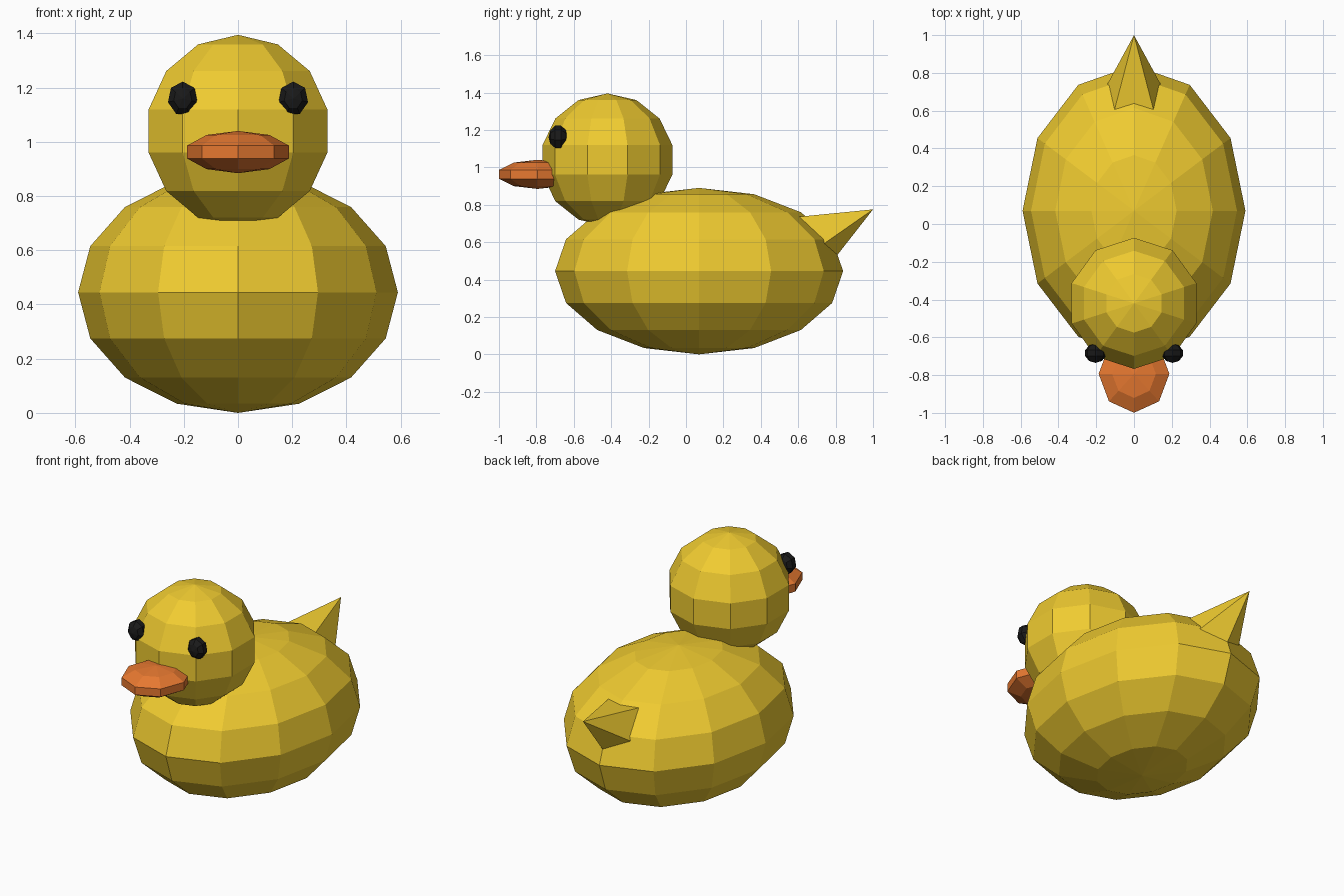
import bpy, bmesh
from math import sin, cos, pi, radians
from mathutils import Matrix, Vector

if "Cube" in bpy.data.objects:
    bpy.data.objects.remove(bpy.data.objects["Cube"])


def material(name, rgb):
    m = bpy.data.materials.new(name)
    m.diffuse_color = (*rgb, 1)
    m.use_nodes = True
    m.node_tree.nodes["Principled BSDF"].inputs["Base Color"].default_value = m.diffuse_color
    return m


YELLOW = material("yellow", (0.87, 0.60, 0.03))
ORANGE = material("orange", (0.80, 0.19, 0.03))
BLACK = material("black", (0.01, 0.01, 0.01))


def finish(name, bm, mat):
    bmesh.ops.recalc_face_normals(bm, faces=bm.faces)
    me = bpy.data.meshes.new(name)
    bm.to_mesh(me)
    bm.free()
    me.materials.append(mat)
    ob = bpy.data.objects.new(name, me)
    bpy.context.collection.objects.link(ob)
    return ob


def ball(name, centre, radii, segments, rings, mat, tilt=0):
    """Faceted ellipsoid with a column of vertices facing the front."""
    bm = bmesh.new()
    loops = []
    for i in range(1, rings):
        a = pi * i / rings
        loops.append([bm.verts.new((sin(a) * sin(2 * pi * j / segments),
                                    -sin(a) * cos(2 * pi * j / segments),
                                    cos(a))) for j in range(segments)])
    top, bottom = bm.verts.new((0, 0, 1)), bm.verts.new((0, 0, -1))
    for j in range(segments):
        k = (j + 1) % segments
        bm.faces.new((top, loops[0][j], loops[0][k]))
        bm.faces.new((bottom, loops[-1][k], loops[-1][j]))
        for a, b in zip(loops, loops[1:]):
            bm.faces.new((a[j], b[j], b[k], a[k]))
    bm.transform(Matrix.Translation(centre) @ Matrix.Diagonal((*radii, 1))
                 @ Matrix.Rotation(tilt, 4, 'X'))
    return finish(name, bm, mat)


# Body and head
ball("body", (0, 0.07, 0.445), (0.59, 0.77, 0.445), 12, 8, YELLOW)
ball("head", (0, -0.42, 1.04), (0.356, 0.356, 0.355), 10, 7, YELLOW)

# Flattened bill
ball("bill", (0, -0.793, 0.9625), (0.197, 0.217, 0.078), 8, 5, ORANGE)

# Eyes, poles turned to the front
for side, label in ((-1, "left"), (1, "right")):
    ball(label + "_eye", (side * 0.204, -0.684, 1.16), (0.0585, 0.051, 0.066),
         7, 5, BLACK, tilt=radians(-90))

# Five-sided pointed tail, tilted up, one edge underneath
tip, height, radius, lift = Vector((0, 1.0, 0.775)), 0.45, 0.213, radians(26.6)
axis = Vector((0, cos(lift), sin(lift)))
up = Vector((0, -sin(lift), cos(lift)))
bm = bmesh.new()
point = bm.verts.new(tip)
base = []
for i in range(5):
    a = 2 * pi * i / 5
    base.append(bm.verts.new(tip - axis * height - up * radius * cos(a)
                             + Vector((radius * sin(a), 0, 0))))
bm.faces.new(base)
for i in range(5):
    bm.faces.new((point, base[i], base[(i + 1) % 5]))
finish("tail", bm, YELLOW)
